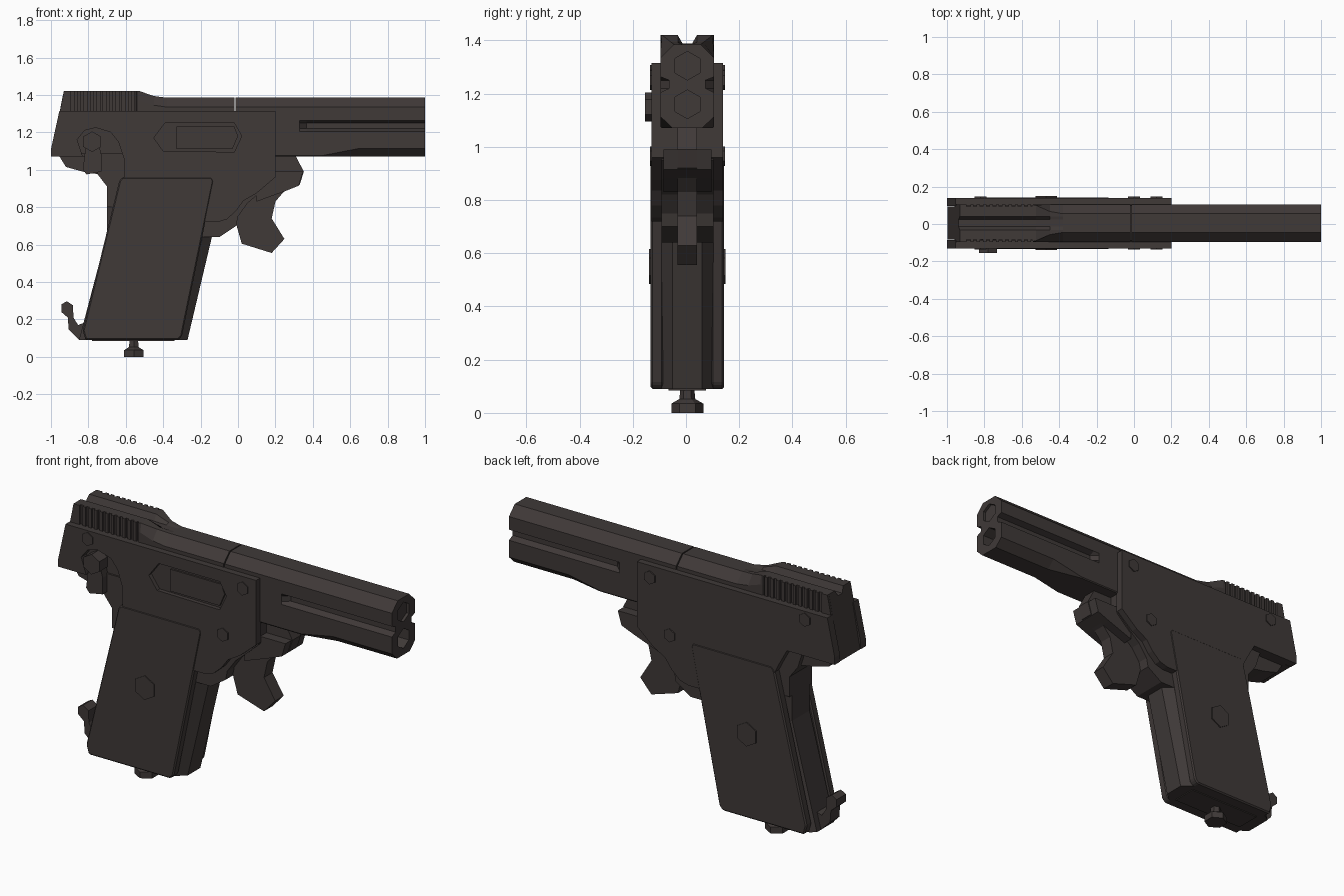
import bpy, bmesh, math

CY = 0.005  # mid plane of the model
mat = bpy.data.materials.new("dark gunmetal")
mat.diffuse_color = (0.050, 0.041, 0.039, 1)


def loft(name, rings):
    """Skin a list of equal-length point rings and cap both ends."""
    bm = bmesh.new()
    vs = [[bm.verts.new((x, y + CY, z)) for x, y, z in r] for r in rings]
    n = len(vs[0])
    for a, b in zip(vs, vs[1:]):
        for i in range(n):
            j = (i + 1) % n
            bm.faces.new((a[i], a[j], b[j], b[i]))
    bm.faces.new(vs[0][::-1])
    bm.faces.new(vs[-1])
    bmesh.ops.recalc_face_normals(bm, faces=bm.faces)
    me = bpy.data.meshes.new(name)
    bm.to_mesh(me)
    bm.free()
    me.materials.append(mat)
    ob = bpy.data.objects.new(name, me)
    bpy.context.collection.objects.link(ob)
    return ob


def prism(name, pts, y0, y1):
    """Side profile (x, z) extruded across y."""
    return loft(name, [[(x, y, z) for x, z in pts] for y in (y0, y1)])


def hexagon(cx, cz, r):
    return [(cx + r * math.sin(k * math.pi / 3), cz + r * math.cos(k * math.pi / 3)) for k in range(6)]


def cut(ob, cutter):
    m = ob.modifiers.new("cut", 'BOOLEAN')
    m.operation, m.object, m.solver = 'DIFFERENCE', cutter, 'EXACT'
    bpy.context.view_layer.objects.active = ob
    bpy.ops.object.modifier_apply(modifier=m.name)
    bpy.data.objects.remove(cutter)


def section(x, half):
    """Mirror a half cross-section (y, z); x may be a function of z."""
    full = half + [(-y, z) for y, z in reversed(half)]
    return [(x(z) if callable(x) else x, y, z) for y, z in full]


# Barrel housing: chamfered top, side grooves, lower chamfer fading in
def barrel_half(groove, ch):
    return [(0.05, 1.385), (0.1, 1.335), (0.1, 1.263), (0.1 - groove, 1.25), (0.1 - groove, 1.22),
            (0.1, 1.205), (0.1, 1.07 + ch * 0.9 + 0.002), (0.1 - ch, 1.07)]


barrel = loft("barrel_housing", [section(x, barrel_half(g, c)) for x, g, c in (
    (-0.014, 0, 0.004), (0.33, 0, 0.004), (0.365, 0.032, 0.004),
    (0.45, 0.032, 0.004), (0.64, 0.032, 0.045), (1.0, 0.032, 0.045))])

# Muzzle recesses
for cz, depth in ((1.305, 0.015), (1.16, 0.1)):
    ring = hexagon(0, cz, 0.054)
    cut(barrel, loft("muzzle_cutter", [[(x, y, z) for y, z in ring] for x in (1 - depth, 1.05)]))


# Slide with raised, notched rear
def slide_half(notch, top, w, shoulder, s):
    return [(0.018, notch), (0.036, top), (shoulder, top), (w, s), (w, 1.07)]


rear = slide_half(1.388, 1.42, 0.088, 0.088, 1.37)
loft("slide", [
    section(lambda z: -0.998 + max(0, z - 1.11) * 0.215, rear),
    section(-0.545, rear),
    section(-0.54, slide_half(1.388, 1.42, 0.1, 0.098, 1.37)),
    section(-0.525, slide_half(1.388, 1.42, 0.1, 0.095, 1.37)),
    section(-0.45, slide_half(1.386, 1.394, 0.1, 0.062, 1.345)),
    section(-0.38, slide_half(1.385, 1.385, 0.1, 0.05, 1.335)),
    section(-0.02, slide_half(1.385, 1.385, 0.1, 0.05, 1.335))])

# Grip serrations on both sides of the slide
for s in (-1, 1):
    prism("slide_rear_cheek", [(-0.955, 1.3), (-0.931, 1.42), (-0.895, 1.42), (-0.895, 1.3)], s * 0.07, s * 0.1)
    for i in range(10):
        x = -0.875 + i * 0.034
        prism("serration", [(x, 1.3), (x, 1.42), (x + 0.018, 1.42), (x + 0.018, 1.3)], s * 0.07, s * 0.1)

# Frame core between the side plates, with the guard below
prism("frame_core", [(-0.96, 1.09), (0.195, 1.09), (0.195, 0.95), (0.12, 0.88), (0.05, 0.82), (0.0, 0.75),
                     (-0.01, 0.70), (-0.1, 0.64), (-0.2, 0.64), (-0.3, 0.8), (-0.70, 0.8),
                     (-0.70, 0.91), (-0.75, 0.975), (-0.78, 1.07), (-0.96, 1.07)], -0.098, 0.098)
prism("rear_tang", [(-0.96, 1.08), (-0.92, 1.015), (-0.83, 0.99), (-0.74, 0.975), (-0.69, 0.91), (-0.65, 1.08)],
      -0.07, 0.07)

# Side plates: the near one is cut around the safety lever
front_edge = [(-0.955, 1.315), (0.2, 1.315), (0.2, 0.96), (0.1, 0.875), (0.03, 0.835), (-0.01, 0.78),
              (-0.06, 0.735), (-0.11, 0.72), (-0.19, 0.72), (-0.25, 0.85)]
near = prism("side_plate_near", front_edge + [
    (-0.61, 0.9), (-0.61, 1.06), (-0.64, 1.15), (-0.68, 1.2), (-0.76, 1.225), (-0.82, 1.21),
    (-0.86, 1.16), (-0.83, 1.07), (-1.0, 1.07), (-1.0, 1.11)], -0.135, -0.09)
prism("side_plate_far", front_edge + [
    (-0.62, 0.9), (-0.66, 0.98), (-0.71, 1.07), (-1.0, 1.07), (-1.0, 1.11)], 0.09, 0.135)

# Ejection slot with the bolt bar inside it
cut(near, prism("slot_cutter", [(-0.45, 1.17), (-0.39, 1.25), (-0.02, 1.25), (0.02, 1.18),
                                (-0.02, 1.095), (-0.40, 1.1)], -0.2, -0.112))
prism("slot_bar", [(-0.33, 1.11), (-0.33, 1.23), (-0.02, 1.23), (0.0, 1.18), (-0.03, 1.11)], -0.122, -0.1)

# Safety lever
prism("safety_lever", [(-0.81, 1.16), (-0.75, 1.16), (-0.73, 1.08), (-0.73, 0.99), (-0.81, 0.975), (-0.83, 1.0)],
      -0.135, -0.06)
prism("safety_knob", hexagon(-0.78, 1.15, 0.055), -0.16, -0.09)

# Grip core with chamfered front edges
loft("grip_core", [[(xr, -0.075, z), (xr + 0.03, -0.098, z), (xf - 0.05, -0.098, z), (xf, -0.055, z),
                    (xf, 0.055, z), (xf - 0.05, 0.098, z), (xr + 0.03, 0.098, z), (xr, 0.075, z)]
                   for xr, xf, z in ((-0.85, -0.27, 0.09), (-0.70, -0.135, 0.66), (-0.70, -0.10, 0.80),
                                     (-0.70, -0.08, 0.9))])

# Grip panels and their screws, frame pins
for s in (-1, 1):
    panel = prism("grip_panel", [(-0.62, 0.96), (-0.14, 0.96), (-0.13, 0.94), (-0.30, 0.11), (-0.32, 0.09),
                                 (-0.815, 0.09), (-0.83, 0.14), (-0.635, 0.94)], s * 0.09, s * 0.138)
    b = panel.modifiers.new("edge", 'BEVEL')
    b.width, b.segments = 0.007, 1
    prism("grip_screw", hexagon(-0.47, 0.55, 0.066), s * 0.12, s * 0.144)
    for x, z in ((0.12, 1.25), (0.0, 0.965), (-0.82, 1.27)):
        prism("frame_pin", hexagon(x, z, 0.037), s * 0.12, s * 0.141)

# Hinge lever and trigger in front of the frame
prism("hinge_hook", [(0.1, 0.99), (0.347, 0.99), (0.325, 0.915), (0.25, 0.885), (0.1, 0.83)], -0.09, 0.09)
prism("hinge_spur", [(0.1, 1.08), (0.305, 1.08), (0.352, 0.99), (0.33, 0.92), (0.24, 0.88), (0.1, 0.86)],
      -0.037, 0.037)
prism("trigger", [(0.26, 0.9), (0.20, 0.83), (0.18, 0.74), (0.248, 0.63), (0.18, 0.555), (0.02, 0.605),
                  (-0.01, 0.71), (0.0, 0.85)], -0.037, 0.037)

# Magazine catch at the heel
prism("heel_catch", [(-0.82, 0.09), (-0.85, 0.09), (-0.905, 0.145), (-0.91, 0.21), (-0.945, 0.24), (-0.945, 0.28),
                     (-0.915, 0.297), (-0.882, 0.275), (-0.88, 0.21), (-0.855, 0.17), (-0.80, 0.19)], -0.04, 0.04)

# Base plate and the knob under the grip
prism("base_plate", [(-0.78, 0.085), (-0.78, 0.1), (-0.34, 0.1), (-0.34, 0.085)], -0.07, 0.07)
loft("base_knob", [[(x - 0.557, y, z) for x, y in hexagon(0, 0, r)] for r, z in (
    (0.06, 0.0), (0.06, 0.035), (0.03, 0.052), (0.025, 0.1))])
